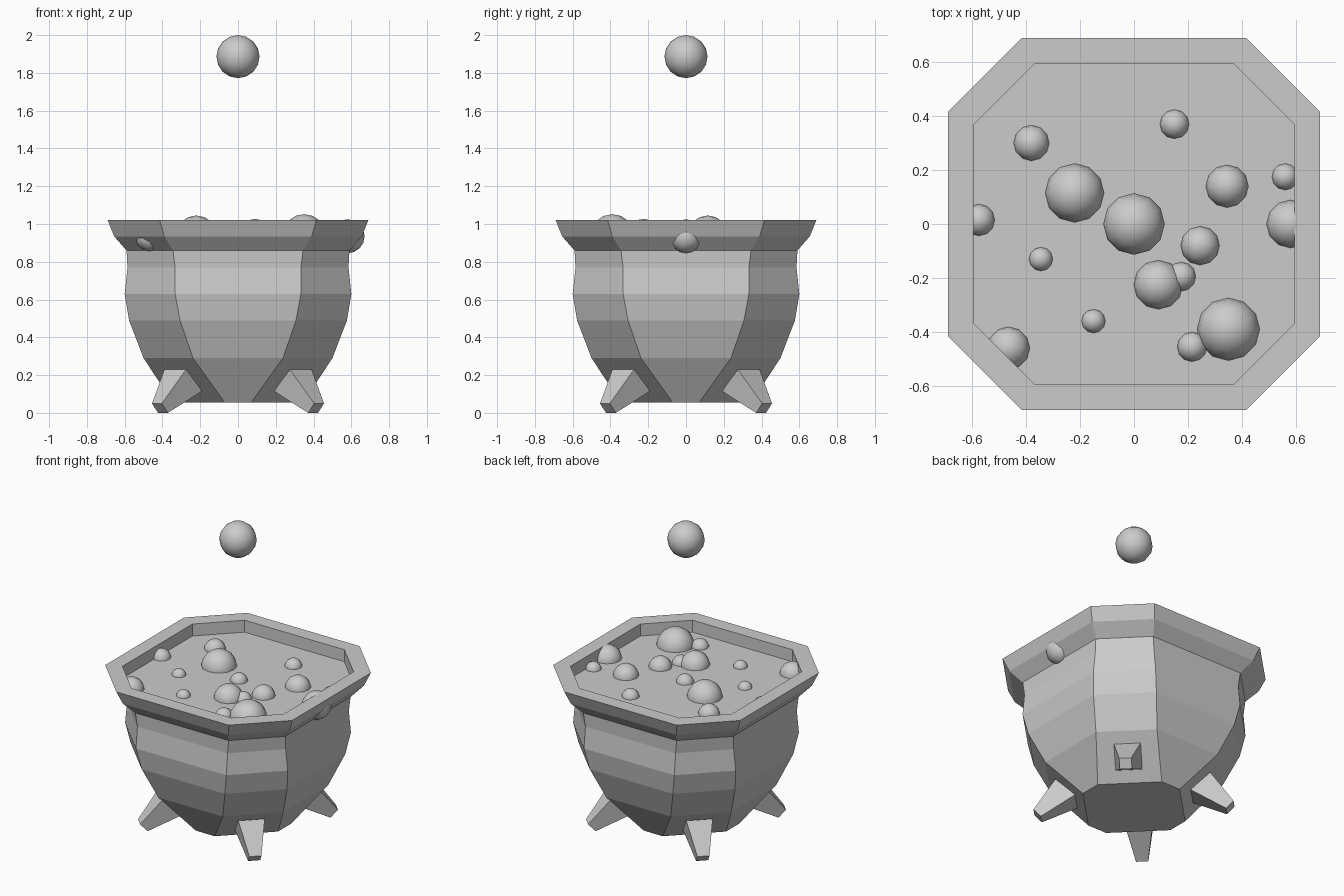
import bpy, bmesh, math
from mathutils import Vector

if "Cube" in bpy.data.objects:
    bpy.data.objects.remove(bpy.data.objects["Cube"])


def make_object(name, bm):
    bmesh.ops.recalc_face_normals(bm, faces=bm.faces)
    mesh = bpy.data.meshes.new(name)
    bm.to_mesh(mesh)
    bm.free()
    obj = bpy.data.objects.new(name, mesh)
    bpy.context.collection.objects.link(obj)
    return obj


def octagon(bm, half, edge, z):
    """Square ring of the given half width with its corners cut off."""
    pts = [(edge, -half), (half, -edge), (half, edge), (edge, half),
           (-edge, half), (-half, edge), (-half, -edge), (-edge, -half)]
    return [bm.verts.new((x, y, z)) for x, y in pts]


def bridge(bm, a, b):
    n = len(a)
    for i in range(n):
        j = (i + 1) % n
        bm.faces.new((a[i], a[j], b[j], b[i]))


def ball(name, x, y, z, r):
    bm = bmesh.new()
    bmesh.ops.create_uvsphere(bm, u_segments=12, v_segments=8, radius=r)
    bmesh.ops.translate(bm, verts=bm.verts, vec=(x, y, z))
    for f in bm.faces:
        f.smooth = True
    return make_object(name, bm)


# Cauldron: octagonal rings of (half width, edge half length, height)
profile = [(0.345, 0.07, 0.055), (0.50, 0.238, 0.29), (0.577, 0.307, 0.49),
           (0.60, 0.333, 0.63), (0.585, 0.333, 0.77), (0.59, 0.344, 0.86),
           (0.656, 0.39, 0.935), (0.69, 0.415, 1.02),
           (0.595, 0.368, 1.02), (0.595, 0.368, 0.93)]
bm = bmesh.new()
rings = [octagon(bm, *p) for p in profile]
bm.faces.new(rings[0])
for low, high in zip(rings, rings[1:]):
    bridge(bm, low, high)
make_object("cauldron", bm)

# Liquid surface
bm = bmesh.new()
bm.faces.new(octagon(bm, 0.595, 0.368, 0.94))
make_object("liquid", bm)

# Feet: tapered square pegs pointing outward and down from the cut corners
for k in range(4):
    a = math.radians(45 + 90 * k)
    out = Vector((math.cos(a), math.sin(a), 0))
    side = Vector((-math.sin(a), math.cos(a), 0))
    bm = bmesh.new()

    def peg_ring(top, bottom, w):
        pts = [(*top, -w), (*top, w), (*bottom, w), (*bottom, -w)]
        return [bm.verts.new(out * r + side * s + Vector((0, 0, z)))
                for r, z, s in pts]

    root = peg_ring((0.47, 0.23), (0.35, 0.115), 0.081)
    tip = peg_ring((0.607, 0.05), (0.562, 0.0), 0.037)
    bridge(bm, root, tip)
    bm.faces.new(root)
    bm.faces.new(tip)
    make_object(f"foot_{k + 1}", bm)

# Bubbles floating at the liquid level: x, y, radius
bubbles = [(-0.38, 0.30, 0.067), (-0.22, 0.115, 0.11), (0.15, 0.37, 0.055),
           (0.345, 0.14, 0.08), (0.56, 0.175, 0.05), (0.58, 0.0, 0.09),
           (-0.575, 0.015, 0.06), (-0.345, -0.13, 0.045), (0.245, -0.08, 0.073),
           (0.09, -0.225, 0.092), (0.175, -0.195, 0.055), (0.35, -0.39, 0.117),
           (0.215, -0.455, 0.056), (-0.15, -0.36, 0.045),
           (-0.465, -0.46, 0.08), (0.0, 0.01, 0.055)]
for i, (x, y, r) in enumerate(bubbles):
    ball(f"bubble_{i + 1}", x, y, 0.935, r)

# Bubble rising high above the pot
ball("rising_bubble", 0, 0, 1.886, 0.114)
